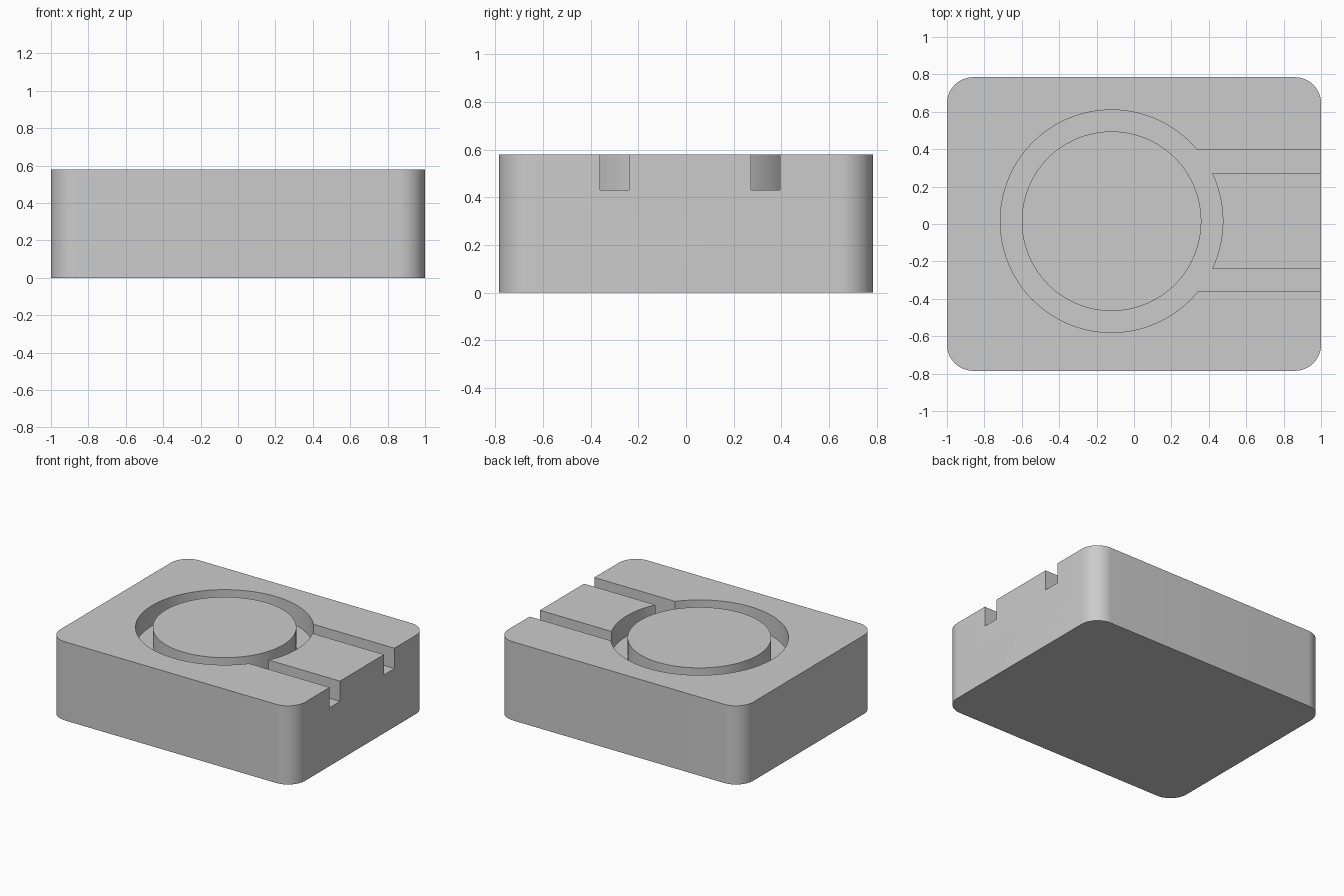
import bpy, bmesh
from math import cos, sin, pi, tau, radians

if "Cube" in bpy.data.objects:
    bpy.data.objects.remove(bpy.data.objects["Cube"])

W, D, H = 1.0, 0.785, 0.58      # half width, half depth, height
CORNER = 0.14
FLOOR = 0.43                    # groove floor height
RING_C, R_IN, R_OUT = (-0.12, 0.015), 0.48, 0.595


def finish(name, bm):
    bmesh.ops.recalc_face_normals(bm, faces=bm.faces)
    mesh = bpy.data.meshes.new(name)
    bm.to_mesh(mesh)
    bm.free()
    obj = bpy.data.objects.new(name, mesh)
    bpy.context.collection.objects.link(obj)
    return obj


def prism(name, outline, z0, z1):
    bm = bmesh.new()
    face = bm.faces.new([bm.verts.new((x, y, z0)) for x, y in outline])
    ext = bmesh.ops.extrude_face_region(bm, geom=[face])
    top = [v for v in ext["geom"] if isinstance(v, bmesh.types.BMVert)]
    bmesh.ops.translate(bm, verts=top, vec=(0, 0, z1 - z0))
    return finish(name, bm)


def ring(name, centre, r0, r1, z0, z1, n=128):
    bm = bmesh.new()
    section = [(r0, z0), (r1, z0), (r1, z1), (r0, z1)]
    loops = [[bm.verts.new((centre[0] + r * cos(tau * i / n),
                            centre[1] + r * sin(tau * i / n), z))
              for r, z in section] for i in range(n)]
    for i in range(n):
        a, b = loops[i], loops[(i + 1) % n]
        for j in range(4):
            k = (j + 1) % 4
            bm.faces.new((a[j], b[j], b[k], a[k]))
    return finish(name, bm)


# Rounded rectangular block
outline = []
for q, (sx, sy) in enumerate([(1, 1), (-1, 1), (-1, -1), (1, -1)]):
    for i in range(17):
        a = (q + i / 16) * pi / 2
        outline.append((sx * (W - CORNER) + CORNER * cos(a),
                        sy * (D - CORNER) + CORNER * sin(a)))
block = prism("grooved_block", outline, 0, H)

# Circular groove and the two straight channels leading to the right side
cutters = [ring("ring_groove_cutter", RING_C, R_IN, R_OUT, FLOOR, H + 0.1)]
for name, y0, y1 in [("back_channel_cutter", 0.273, 0.395),
                     ("front_channel_cutter", -0.36, -0.24)]:
    cutters.append(prism(name, [(0.31, y0), (1.1, y0), (1.1, y1), (0.31, y1)],
                         FLOOR, H + 0.1))

bpy.context.view_layer.objects.active = block
block.select_set(True)
for cutter in cutters:
    cutter.hide_render = True
    mod = block.modifiers.new(cutter.name, "BOOLEAN")
    mod.operation = "DIFFERENCE"
    mod.solver = "EXACT"
    mod.object = cutter
    bpy.ops.object.modifier_apply(modifier=mod.name)
    bpy.data.objects.remove(cutter)

bpy.ops.object.shade_smooth_by_angle(angle=radians(30))
